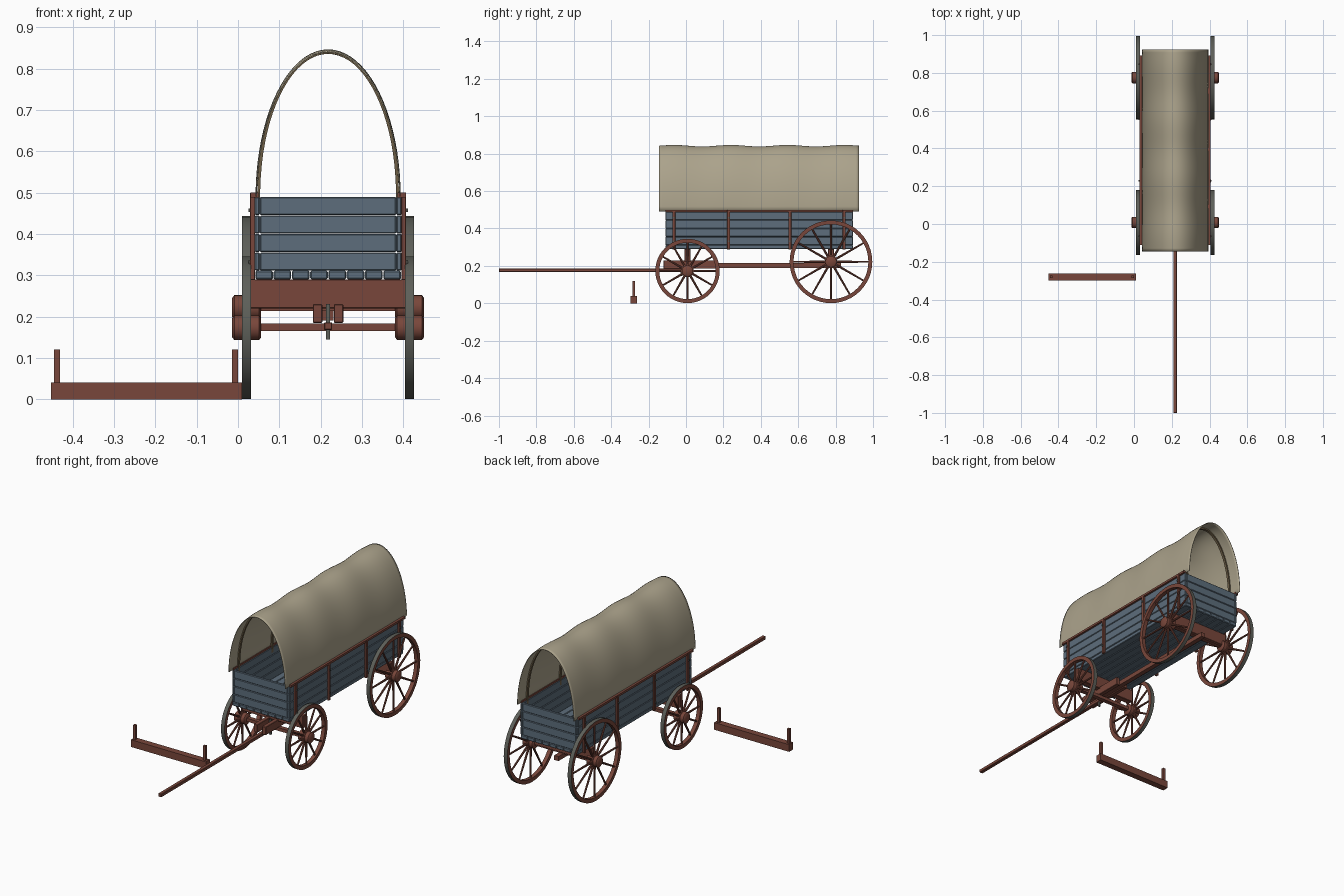
import bpy, bmesh, math
from mathutils import Matrix, Vector

if "Cube" in bpy.data.objects:
    bpy.data.objects.remove(bpy.data.objects["Cube"])


def material(name, rgb):
    m = bpy.data.materials.new(name)
    m.use_nodes = True
    m.diffuse_color = (*rgb, 1)
    bsdf = next(n for n in m.node_tree.nodes if n.type == 'BSDF_PRINCIPLED')
    bsdf.inputs["Base Color"].default_value = (*rgb, 1)
    return m


RED = material("red_brown_wood", (0.19, 0.062, 0.043))
BLUE = material("blue_painted_wood", (0.11, 0.155, 0.2))
CANVAS = material("canvas", (0.41, 0.365, 0.26))
IRON = material("iron", (0.11, 0.115, 0.1))
BOW = material("bow_wood", (0.15, 0.11, 0.06))

CX = 0.218                      # wagon centre line
FRONT, BACK = -0.11, 0.893      # box ends
POSTS = (-0.065, 0.228, 0.555, 0.845)


def finish(name, bm, *mats):
    bmesh.ops.recalc_face_normals(bm, faces=bm.faces)
    me = bpy.data.meshes.new(name)
    bm.to_mesh(me)
    bm.free()
    ob = bpy.data.objects.new(name, me)
    bpy.context.collection.objects.link(ob)
    for m in mats:
        me.materials.append(m)
    return ob


def smooth(ob):
    bpy.ops.object.select_all(action='DESELECT')
    ob.select_set(True)
    bpy.context.view_layer.objects.active = ob
    bpy.ops.object.shade_smooth_by_angle(angle=math.radians(40))


def box(name, x, y, z, mat, bevel=0):
    """Box spanning the given (low, high) ranges."""
    bm = bmesh.new()
    size = [b - a for a, b in (x, y, z)]
    mid = [(a + b) / 2 for a, b in (x, y, z)]
    bmesh.ops.create_cube(bm, size=1, matrix=Matrix.Translation(mid) @ Matrix.Diagonal((*size, 1)))
    if bevel:
        bmesh.ops.bevel(bm, geom=bm.edges[:], offset=bevel, segments=1, affect='EDGES')
    return finish(name, bm, mat)


def lathe_x(bm, profile, steps, closed=False):
    """Revolve (x, radius) points around the x axis."""
    rings = []
    for i in range(steps):
        a = math.tau * i / steps
        rings.append([bm.verts.new((x, r * math.cos(a), r * math.sin(a))) for x, r in profile])
    n = len(profile)
    for i in range(steps):
        p, q = rings[i], rings[(i + 1) % steps]
        for j in range(n if closed else n - 1):
            k = (j + 1) % n
            bm.faces.new((p[j], q[j], q[k], p[k]))
    if not closed:
        bm.faces.new([r[0] for r in rings])
        bm.faces.new([r[-1] for r in rings])


def wheel(name, x, y, z, radius, spokes=12):
    bm = bmesh.new()
    w, inner = 0.011, radius - 0.021
    lathe_x(bm, [(-w, inner), (w, inner), (w, radius), (-w, radius)], 48, True)
    # iron tyre on the outer tread
    for f in bm.faces:
        c = f.calc_center_median()
        if math.hypot(c.y, c.z) > radius - 0.005:
            f.material_index = 1
    lathe_x(bm, [(-0.035, 0.023), (-0.03, 0.03), (-0.01, 0.03), (-0.008, 0.034),
                 (0.008, 0.034), (0.01, 0.03), (0.03, 0.03), (0.035, 0.023)], 20)
    length = inner - 0.02
    for i in range(spokes):
        m = Matrix.Rotation(math.tau * i / spokes, 4, 'X') @ Matrix.Translation((0, 0, 0.025 + length / 2))
        bmesh.ops.create_cone(bm, cap_ends=True, segments=8, radius1=0.0065, radius2=0.0045,
                              depth=length, matrix=m)
    ob = finish(name, bm, RED, IRON)
    ob.location = (x, y, z)
    smooth(ob)


# Wheels and axles
for label, y, z, r in (("front", 0.008, 0.173, 0.172), ("rear", 0.775, 0.222, 0.221)):
    for side, s in (("right", -1), ("left", 1)):
        wheel(f"{label}_{side}_wheel", CX + s * 0.197, y, z, r)
    box(f"{label}_axle", (CX - 0.2, CX + 0.2), (y - 0.012, y + 0.012), (z - 0.008, z + 0.01), RED)
    box(f"{label}_bolster", (CX - 0.188, CX + 0.188), (y - 0.016, y + 0.016),
        (0.22, 0.29), RED, 0.002)

# Running gear
box("reach_beam", (CX - 0.013, CX + 0.013), (-0.02, 0.83), (0.19, 0.215), RED)
box("tongue", (CX - 0.01, CX + 0.01), (-1.0, -0.02), (0.168, 0.186), RED, 0.002)
box("king_pin", (CX - 0.005, CX + 0.005), (-0.03, -0.02), (0.145, 0.23), IRON)
for side, s in (("right", -1), ("left", 1)):
    xs = sorted((CX + s * 0.014, CX + s * 0.037))
    box(f"{side}_hound", xs, (-0.12, 0.16), (0.185, 0.23), RED, 0.002)

# Box floor: planks along the length
COUNT, HALF = 8, 0.177
step = 2 * HALF / COUNT
for i in range(COUNT):
    x = CX - HALF + i * step
    box(f"floor_plank_{i + 1}", (x + 0.0008, x + step - 0.0008), (FRONT, BACK), (0.29, 0.311), BLUE, 0.003)

# Box walls: four stacked planks on every side
for i in range(4):
    z = (0.311 + i * 0.0448, 0.3105 + (i + 1) * 0.0448)
    for side, s in (("right", -1), ("left", 1)):
        xs = sorted((CX + s * 0.165, CX + s * 0.178))
        box(f"{side}_wall_plank_{i + 1}", xs, (FRONT, BACK), z, BLUE, 0.003)
    for end, y in (("front", FRONT), ("rear", BACK - 0.013)):
        box(f"{end}_wall_plank_{i + 1}", (CX - 0.165, CX + 0.165), (y, y + 0.013), z, BLUE, 0.003)

# Top rails, side posts and bolts
for side, s in (("right", -1), ("left", 1)):
    xs = sorted((CX + s * 0.168, CX + s * 0.188))
    box(f"{side}_top_rail", xs, (FRONT, BACK), (0.488, 0.5), RED)
    xs = sorted((CX + s * 0.177, CX + s * 0.189))
    for i, y in enumerate(POSTS):
        box(f"{side}_post_{i + 1}", xs, (y - 0.008, y + 0.008), (0.288, 0.5), RED, 0.0015)
        for z in (0.333, 0.457):
            bx = sorted((CX + s * 0.188, CX + s * 0.193))
            box(f"{side}_bolt_{i + 1}", bx, (y - 0.004, y + 0.004), (z - 0.004, z + 0.004), IRON)

# Canvas cover, sagging between the bows
A, B, BASE, Y0, Y1 = 0.174, 0.355, 0.49, -0.145, 0.925
ROWS, ARC = 64, 40
bm = bmesh.new()
grid = []
for r in range(ROWS + 1):
    y = Y0 + (Y1 - Y0) * r / ROWS
    sag = 0.004 * (1 - math.cos(math.tau * (y - POSTS[0]) / 0.304))
    row = []
    for k in range(ARC + 1):
        t = math.pi * k / ARC
        d = sag * math.sin(t)
        row.append(bm.verts.new((CX - (A - d) * math.cos(t), y, BASE + (B - d) * math.sin(t))))
    grid.append(row)
for p, q in zip(grid, grid[1:]):
    for k in range(ARC):
        bm.faces.new((p[k], p[k + 1], q[k + 1], q[k]))
cover = finish("canvas_cover", bm, CANVAS)
shell = cover.modifiers.new("thickness", 'SOLIDIFY')
shell.thickness, shell.offset = 0.003, 0
smooth(cover)

# Bent wooden bows under the cover
for i, y in enumerate(POSTS):
    bm = bmesh.new()
    rows = []
    for k in range(ARC + 1):
        t = math.pi * k / ARC
        c, s = math.cos(t), math.sin(t)
        rows.append([bm.verts.new((CX - (A - d) * c, y + w, BASE - 0.03 * (1 - s) ** 8 + (B - d) * s))
                     for d, w in ((0.002, -0.007), (0.002, 0.007), (0.009, 0.007), (0.009, -0.007))])
    for p, q in zip(rows, rows[1:]):
        for j in range(4):
            bm.faces.new((p[j], p[j - 1], q[j - 1], q[j]))
    bm.faces.new(rows[0])
    bm.faces.new(rows[-1])
    smooth(finish(f"cover_bow_{i + 1}", bm, BOW))

# Loose crossbar with two pegs, lying on the ground
box("crossbar", (-0.452, 0.01), (-0.298, -0.262), (0, 0.04), RED)
for side, x in (("right", -0.438), ("left", -0.007)):
    box(f"{side}_crossbar_peg", (x - 0.007, x + 0.007), (-0.287, -0.273), (0.03, 0.12), RED)
